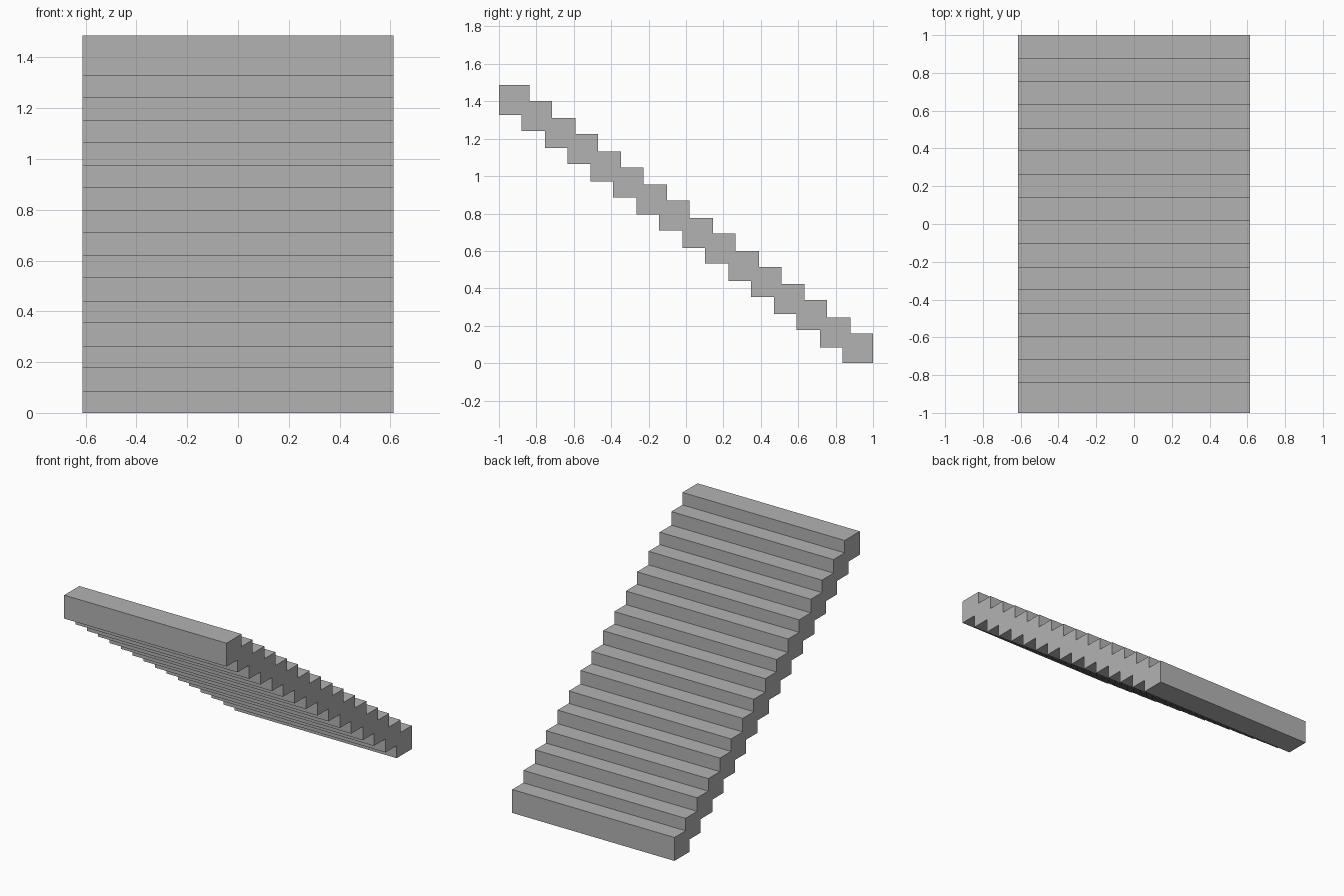
import bpy
import bmesh

cube = bpy.data.objects.get("Cube")
if cube:
    bpy.data.objects.remove(cube, do_unlink=True)

STEPS = 16
HALF_WIDTH = 0.613
DEPTH, HEIGHT = 0.163, 0.16      # section of one step
PAIR_RUN, PAIR_DROP = 0.2453, 0.1775
RUN, DROP = 0.12, 0.085          # offset of the second step in a pair
TOP = 1.487

grey = bpy.data.materials.new("grey")
grey.use_nodes = True
colour = (0.45, 0.45, 0.45, 1)
grey.diffuse_color = colour
grey.node_tree.nodes["Principled BSDF"].inputs["Base Color"].default_value = colour


def step_corner(i):
    """Front top corner (y, z) of step i, counted from the highest."""
    pair, second = divmod(i, 2)
    return (-1 + pair * PAIR_RUN + second * RUN,
            TOP - pair * PAIR_DROP - second * DROP)


# Sawtooth side profile: treads going down, then the underside going back up
corners = [step_corner(i) for i in range(STEPS)]
upper, lower = [], []
back = corners[0][0]
for i, (y, z) in enumerate(corners):
    upper += [(back, z), (y + DEPTH, z)]
    back = y + DEPTH
    end = corners[i + 1][0] if i + 1 < STEPS else y + DEPTH
    lower += [(y, z - HEIGHT), (end, z - HEIGHT)]
profile = upper + lower[::-1]

# Extrude the profile across the width
bm = bmesh.new()
side = bm.faces.new([bm.verts.new((-HALF_WIDTH, y, z)) for y, z in profile])
extruded = bmesh.ops.extrude_face_region(bm, geom=[side], use_keep_orig=True)
moved = [v for v in extruded["geom"] if isinstance(v, bmesh.types.BMVert)]
bmesh.ops.translate(bm, verts=moved, vec=(2 * HALF_WIDTH, 0, 0))
bmesh.ops.recalc_face_normals(bm, faces=bm.faces)

mesh = bpy.data.meshes.new("stair_flight")
bm.to_mesh(mesh)
bm.free()
mesh.materials.append(grey)
stairs = bpy.data.objects.new("stair_flight", mesh)
bpy.context.collection.objects.link(stairs)
